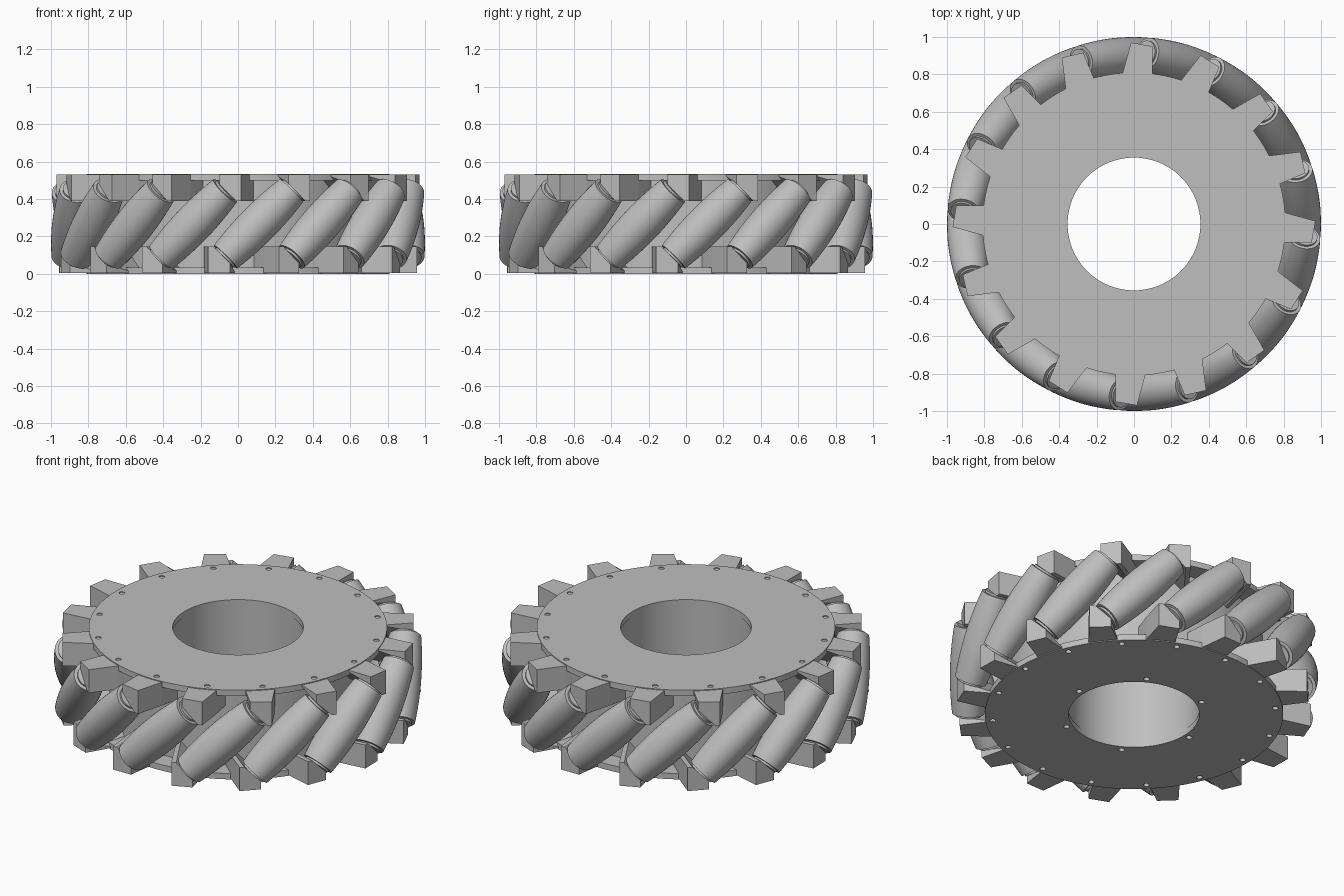
import bpy, bmesh, math
from mathutils import Matrix, Vector

cube = bpy.data.objects.get("Cube")
if cube:
    bpy.data.objects.remove(cube, do_unlink=True)

COUNT = 16                # rollers around the wheel
HEIGHT = 0.535
MID = HEIGHT / 2
PLATE_R, BORE_R = 0.81, 0.355
PLATE_T = 0.035
AXIS_R = 0.895            # distance of roller axis from wheel centre
HALF = 0.25               # half length of a roller
PHASE = math.radians(7)
STEP = math.tau / COUNT

grey = bpy.data.materials.new("wheel grey")
grey.use_nodes = True
grey.diffuse_color = (0.52, 0.52, 0.52, 1)
grey.node_tree.nodes["Principled BSDF"].inputs["Base Color"].default_value = (0.52, 0.52, 0.52, 1)


def rot(angle, axis="Z"):
    return Matrix.Rotation(angle, 4, axis)


def add_object(name, mesh, matrix=None):
    obj = bpy.data.objects.new(name, mesh)
    bpy.context.collection.objects.link(obj)
    if matrix:
        obj.matrix_world = matrix
    return obj


def finish(bm, name):
    bmesh.ops.recalc_face_normals(bm, faces=bm.faces)
    mesh = bpy.data.meshes.new(name)
    bm.to_mesh(mesh)
    bm.free()
    mesh.materials.append(grey)
    return mesh


def smooth(obj):
    bpy.ops.object.select_all(action="DESELECT")
    obj.select_set(True)
    bpy.context.view_layer.objects.active = obj
    bpy.ops.object.shade_smooth_by_angle(angle=math.radians(30))


def lathe(name, profile, steps, closed=False):
    """Spin (radius, height) points around z."""
    bm = bmesh.new()
    verts = [bm.verts.new((r, 0, z)) for r, z in profile]
    pairs = list(zip(verts, verts[1:]))
    if closed:
        pairs.append((verts[-1], verts[0]))
    edges = [bm.edges.new(p) for p in pairs]
    bmesh.ops.spin(bm, geom=verts + edges, cent=(0, 0, 0), axis=(0, 0, 1),
                   angle=math.tau, steps=steps)
    bmesh.ops.remove_doubles(bm, verts=bm.verts, dist=1e-5)
    return finish(bm, name)


def tube(name, inner, outer, low, high):
    profile = [(inner, low), (outer, low), (outer, high), (inner, high)]
    return add_object(name, lathe(name, profile, 96, True))


def drill(obj, spots, z):
    """Cut small blind holes centred at height z."""
    bm = bmesh.new()
    for radius, angle in spots:
        place = rot(angle) @ Matrix.Translation((radius, 0, z))
        bmesh.ops.create_cone(bm, cap_ends=True, segments=16, radius1=0.016,
                              radius2=0.016, depth=0.05, matrix=place)
    cutter = add_object("hole_cutter", finish(bm, "hole_cutter"))
    cutter.hide_render = True
    mod = obj.modifiers.new("holes", "BOOLEAN")
    mod.operation, mod.solver, mod.object = "DIFFERENCE", "EXACT", cutter
    bpy.context.view_layer.objects.active = obj
    bpy.ops.object.modifier_apply(modifier=mod.name)
    bpy.data.objects.remove(cutter, do_unlink=True)


# Side plates with bolt holes, and the drum between them
rim_holes = [(0.77, i * STEP) for i in range(COUNT)]
hub_holes = [(0.39, i * math.tau / 6) for i in range(6)]
top_plate = tube("top_plate", BORE_R, PLATE_R, HEIGHT - PLATE_T, HEIGHT)
drill(top_plate, rim_holes, HEIGHT)
bottom_plate = tube("bottom_plate", BORE_R, PLATE_R, 0, PLATE_T)
drill(bottom_plate, rim_holes + hub_holes, 0)
drum = tube("hub_drum", BORE_R + 0.004, 0.70, PLATE_T - 0.005, HEIGHT - PLATE_T + 0.005)
for part in (top_plate, bottom_plate, drum):
    smooth(part)

# Barrel roller: bulge follows the wheel's outer circle
barrel = []
for i in range(13):
    t = HALF * (i / 6 - 1)
    barrel.append((1 - math.hypot(AXIS_R, t * math.sqrt(0.5)), t))
washer, shaft, reach = 0.07, 0.03, HALF + 0.012
ends = [(washer, HALF), (washer, reach), (shaft, reach), (shaft, HALF + 0.05), (0, HALF + 0.05)]
profile = [(r, -z) for r, z in reversed(ends)] + barrel + ends
roller_mesh = lathe("roller", profile, 40)
lean = Matrix.Translation((0, -AXIS_R, MID)) @ rot(math.radians(45), "Y")

# Lug: radial block trimmed by the plane of the roller end
TURN = STEP - PHASE
outline = [(0.085, -0.69), (0.06, -0.81), (0.016, -0.97), (-0.10, -0.95), (-0.10, -0.69)]
bm = bmesh.new()
base = bm.faces.new([bm.verts.new((x, y, 0.39)) for x, y in outline])
side = bmesh.ops.extrude_face_region(bm, geom=[base])["geom"]
bmesh.ops.translate(bm, vec=(0, 0, 0.14),
                    verts=[v for v in side if isinstance(v, bmesh.types.BMVert)])
bmesh.ops.transform(bm, matrix=rot(TURN), verts=bm.verts)
normal = Vector((1, 0, 1)).normalized()
bmesh.ops.bisect_plane(bm, geom=bm.verts[:] + bm.edges[:] + bm.faces[:],
                       plane_co=Vector((0, -AXIS_R, MID)) + normal * reach,
                       plane_no=normal, clear_inner=True)
bmesh.ops.holes_fill(bm, edges=[e for e in bm.edges if e.is_boundary])
lug_mesh = finish(bm, "lug")
flip = Matrix.Translation((0, 0, MID)) @ rot(math.pi, "Y") @ Matrix.Translation((0, 0, -MID))

# Repeat rollers and both rings of lugs around the wheel
for i in range(COUNT):
    spin = rot(PHASE + i * STEP)
    roller = add_object(f"roller_{i + 1}", roller_mesh, spin @ lean)
    if i == 0:
        smooth(roller)
    add_object(f"top_lug_{i + 1}", lug_mesh, spin)
    add_object(f"bottom_lug_{i + 1}", lug_mesh, spin @ flip)
